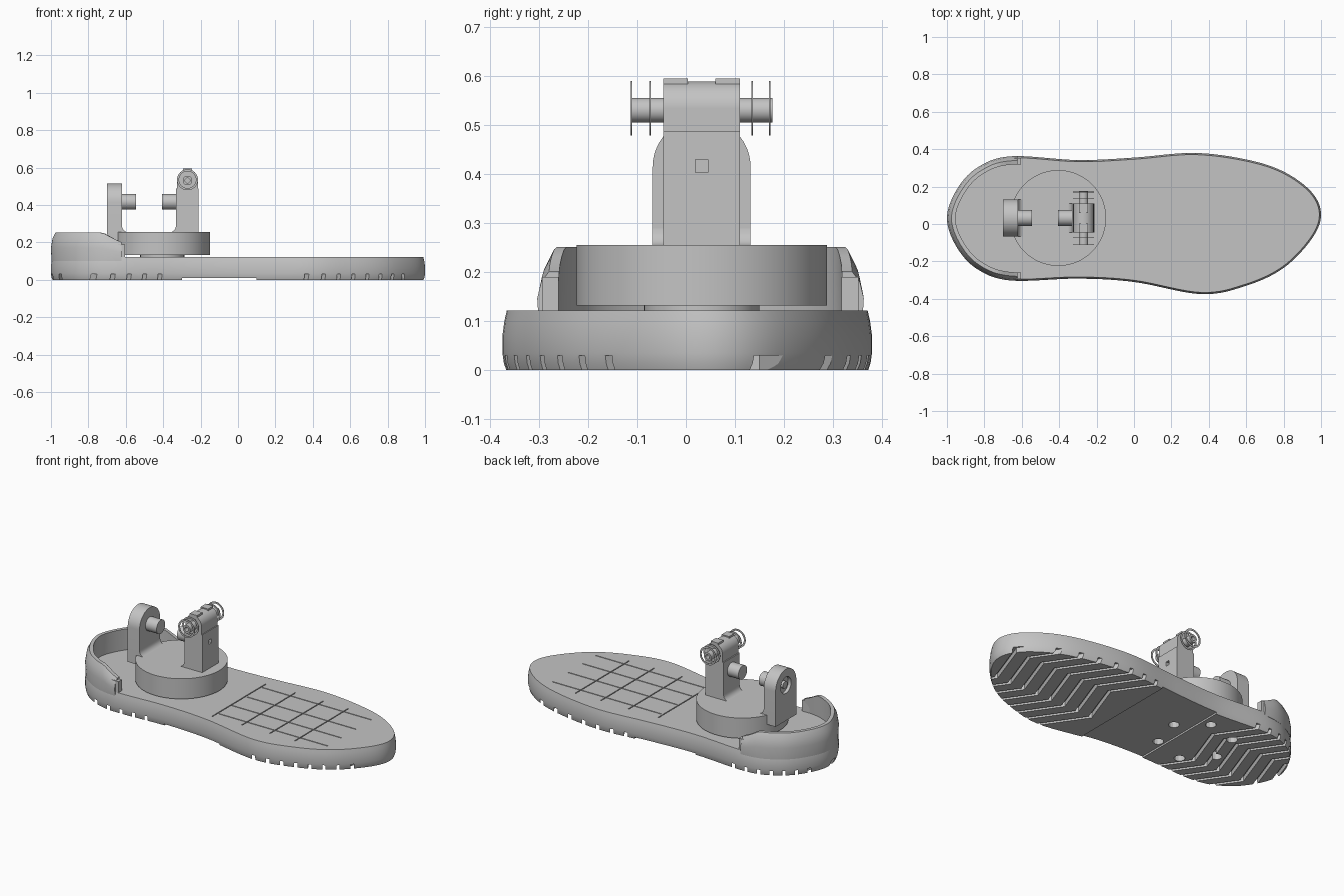
import bpy, bmesh, math
from mathutils import Vector, Matrix

if "Cube" in bpy.data.objects:
    bpy.data.objects.remove(bpy.data.objects["Cube"])

grey = bpy.data.materials.new("plain grey")
grey.use_nodes = True
COLOUR = (0.55, 0.55, 0.55, 1)
grey.diffuse_color = COLOUR
grey.node_tree.nodes["Principled BSDF"].inputs["Base Color"].default_value = COLOUR

CY = 0.032          # centre line of the ankle parts
DISC_X = -0.405
PIN_Z = 0.417
AXLE = Vector((-0.27, CY, 0.531))


def finish(bm, name, smooth=True):
    bmesh.ops.recalc_face_normals(bm, faces=bm.faces)
    mesh = bpy.data.meshes.new(name)
    bm.to_mesh(mesh)
    bm.free()
    mesh.materials.append(grey)
    ob = bpy.data.objects.new(name, mesh)
    bpy.context.collection.objects.link(ob)
    if smooth:
        bpy.ops.object.select_all(action='DESELECT')
        ob.select_set(True)
        bpy.context.view_layer.objects.active = ob
        bpy.ops.object.shade_smooth_by_angle(angle=math.radians(35))
    return ob


def prism(points, offset):
    """Extrude a closed 3D outline along an offset."""
    bm = bmesh.new()
    low = [bm.verts.new(p) for p in points]
    high = [bm.verts.new(Vector(p) + Vector(offset)) for p in points]
    bm.faces.new(low[::-1])
    bm.faces.new(high)
    for i in range(len(low)):
        j = (i + 1) % len(low)
        bm.faces.new((low[i], low[j], high[j], high[i]))
    return bm


def box(lo, hi):
    bm = bmesh.new()
    lo, hi = Vector(lo), Vector(hi)
    m = Matrix.Translation((lo + hi) / 2) @ Matrix.Diagonal((*(hi - lo), 1))
    bmesh.ops.create_cube(bm, size=1, matrix=m)
    return bm


def cylinder(centre, radius, length, axis, sides=40):
    bm = bmesh.new()
    rot = Vector((0, 0, 1)).rotation_difference(Vector(axis)).to_matrix().to_4x4()
    bmesh.ops.create_cone(bm, cap_ends=True, segments=sides, radius1=radius, radius2=radius,
                          depth=length, matrix=Matrix.Translation(centre) @ rot)
    return bm


def x_span(mesh):
    xs = [v.co.x for v in mesh.vertices] or [0]
    return max(xs) - min(xs)


def cut(ob, bm):
    """Subtract one solid and bake the result, keeping the part if the cut fails."""
    cutter = finish(bm, "cutter", False)
    cutter.hide_render = True
    mod = ob.modifiers.new("cut", 'BOOLEAN')
    mod.operation, mod.solver, mod.object = 'DIFFERENCE', 'EXACT', cutter
    bpy.context.view_layer.update()
    baked = bpy.data.meshes.new_from_object(ob.evaluated_get(bpy.context.evaluated_depsgraph_get()))
    ob.modifiers.clear()
    if x_span(baked) > 0.95 * x_span(ob.data):
        ob.data = baked
    bpy.data.objects.remove(cutter)


# Foot outline, from the toe round the left side to the heel and back
CONTROL = [(1, .05), (.95, .17), (.8, .28), (.6, .345), (.32, .38), (0, .355), (-.3, .342),
           (-.66, .362), (-.84, .3), (-.95, .18), (-1, .03), (-.95, -.12), (-.84, -.24),
           (-.66, -.302), (-.3, -.292), (0, -.31), (.36, -.375), (.6, -.33), (.8, -.235), (.95, -.08)]


def smooth_loop(points, steps=8):
    pts, out = [Vector(p) for p in points], []
    n = len(pts)
    for i in range(n):
        a, b, c, d = (pts[(i + k) % n] for k in (-1, 0, 1, 2))
        for s in range(steps):
            t = s / steps
            out.append(b + (c - a) * t / 2 + (2 * a - 5 * b + 4 * c - d) * t * t / 2
                       + (3 * b - a - 3 * c + d) * t ** 3 / 2)
    return out


outline = smooth_loop(CONTROL)
count = len(outline)
outward = []
for i in range(count):
    t = (outline[(i + 1) % count] - outline[i - 1]).normalized()
    outward.append(Vector((t.y, -t.x)))

# Sole, lofted with slightly bulging sides
bm = bmesh.new()
rings = []
for z, grow in ((0, -.008), (.014, -.003), (.035, 0), (.07, 0), (.1, -.004), (.122, -.009)):
    rings.append([bm.verts.new((*(p + n * grow), z)) for p, n in zip(outline, outward)])
for low, high in zip(rings, rings[1:]):
    for i in range(count):
        j = (i + 1) % count
        bm.faces.new((low[i], low[j], high[j], high[i]))
bm.faces.new(rings[0][::-1])
bm.faces.new(rings[-1])
sole = finish(bm, "sole")

# Zigzag tread grooves under the forefoot and the heel
zigzag = [(.12, -.45), (-.1, -.13), (0, .15), (-.22, .47)]
starts = [.3 + .095 * i for i in range(8)] + [-.94 + .085 * i for i in range(7)]
for x in starts:
    front = [(x + dx + .011, y, -.02) for dx, y in zigzag]
    back = [(x + dx - .011, y, -.02) for dx, y in zigzag]
    cut(sole, prism(front + back[::-1], (0, 0, .05)))

# Raised arch, screw holes and the fine lattice lines on the upper face
cut(sole, box((-.3, -.5, -.1), (.1, .5, .01)))
for i in range(6):
    a = math.radians(60 * i + 15)
    cut(sole, cylinder((DISC_X + .2 * math.cos(a), CY + .2 * math.sin(a), 0), .03, .1, (0, 0, 1), 12))
for x in (0, .2, .39, .56):
    cut(sole, box((x - .003, -.25, .117), (x + .003, .27, .2)))
for y in (-.2, -.07, .07, .22):
    cut(sole, box((.01, y - .003, .116), (.75, y + .003, .21)))

# Thin heel cup that drops toward its open ends
bm = bmesh.new()
section = [(.1, -.003), (.17, 0), (.22, -.008), (.252, -.024), (.252, -.045), (.1, -.04)]
previous = None
for p, n in zip(outline, outward):
    if p.x > -.62:
        continue
    drop = .05 * min(1, max(0, (p.x + .73) / .1))
    ring = [bm.verts.new((*(p + n * o), z - drop * max(0, (z - .1) / .15))) for z, o in section]
    if previous:
        for i in range(len(ring)):
            j = (i + 1) % len(ring)
            bm.faces.new((previous[i], previous[j], ring[j], ring[i]))
    else:
        bm.faces.new(ring)
    previous = ring
bm.faces.new(previous)
finish(bm, "heel_cup")

# Lips at the cup ends
for name, y in (("left_cup_lip", .335), ("right_cup_lip", -.277)):
    finish(box((-.655, y - .017, .11), (-.605, y + .017, .19)), name)

# Turntable disc on a low hub
finish(cylinder((DISC_X, CY, .194), .256, .124, (0, 0, 1), 96), "turntable")
finish(cylinder((DISC_X, CY, .125), .118, .03, (0, 0, 1)), "turntable_hub")

# Rear bracket: upright plate with a round top, a socket outside and a pin inside
top = [(-.7, CY + .1 * math.cos(a), PIN_Z - .002 + .1 * math.sin(a))
       for a in (math.pi * i / 24 for i in range(25))]
rear = finish(prism([(-.7, CY - .1, .2), (-.7, CY + .1, .2)] + top, (.08, 0, 0)), "rear_bracket")
cut(rear, cylinder((-.7, CY, PIN_Z), .05, .04, (1, 0, 0)))
finish(cylinder((-.59, CY, PIN_Z), .042, .09, (1, 0, 0)), "rear_pin")
finish(cylinder((-.68, CY, PIN_Z), .022, .03, (1, 0, 0)), "rear_pin_end")

# Front bracket: narrow post with a square socket, round head and inward pin
post = finish(box((-.332, CY - .078, .25), (-.21, CY + .078, .487)), "front_post")
cut(post, box((-.28, CY - .013, PIN_Z - .013), (-.15, CY + .013, PIN_Z + .013)))
finish(box((-.325, CY - .078, .48), (-.215, CY + .078, .535)), "front_head_base")
finish(cylinder(AXLE + Vector((0, 0, .004)), .055, .156, (0, 1, 0)), "front_head")
finish(cylinder((-.365, CY, PIN_Z), .042, .085, (1, 0, 0)), "front_pin")

# Foot fillets where the brackets meet the disc
for name, x, way, half in (("rear_fillet", -.62, 1, .1), ("front_fillet", -.332, -1, .078)):
    curve = [(x + way * .035 * (1 - math.sin(a)), CY - half, .254 + .035 * (1 - math.cos(a)))
             for a in (math.pi / 2 * i / 6 for i in range(7))]
    finish(prism([(x, CY - half, .254)] + curve, (0, 2 * half, 0)), name)

# Caps on the head, then the hollow axle and its loose thin rings
for name, y in (("left_cap", CY + .053), ("right_cap", CY - .053)):
    finish(box((-.295, y - .025, .58), (-.245, y + .025, .596)), name)
axle = finish(cylinder(AXLE, .025, .29, (0, 1, 0)), "axle")
cut(axle, cylinder(AXLE, .013, .5, (0, 1, 0)))
for i, y in enumerate((-.112, -.073, .135, .171)):
    centre = (AXLE.x, y, AXLE.z + .004)
    ring = finish(cylinder(centre, .056, .003, (0, 1, 0)), "axle_ring_%d" % (i + 1))
    cut(ring, cylinder(centre, .045, .02, (0, 1, 0)))
